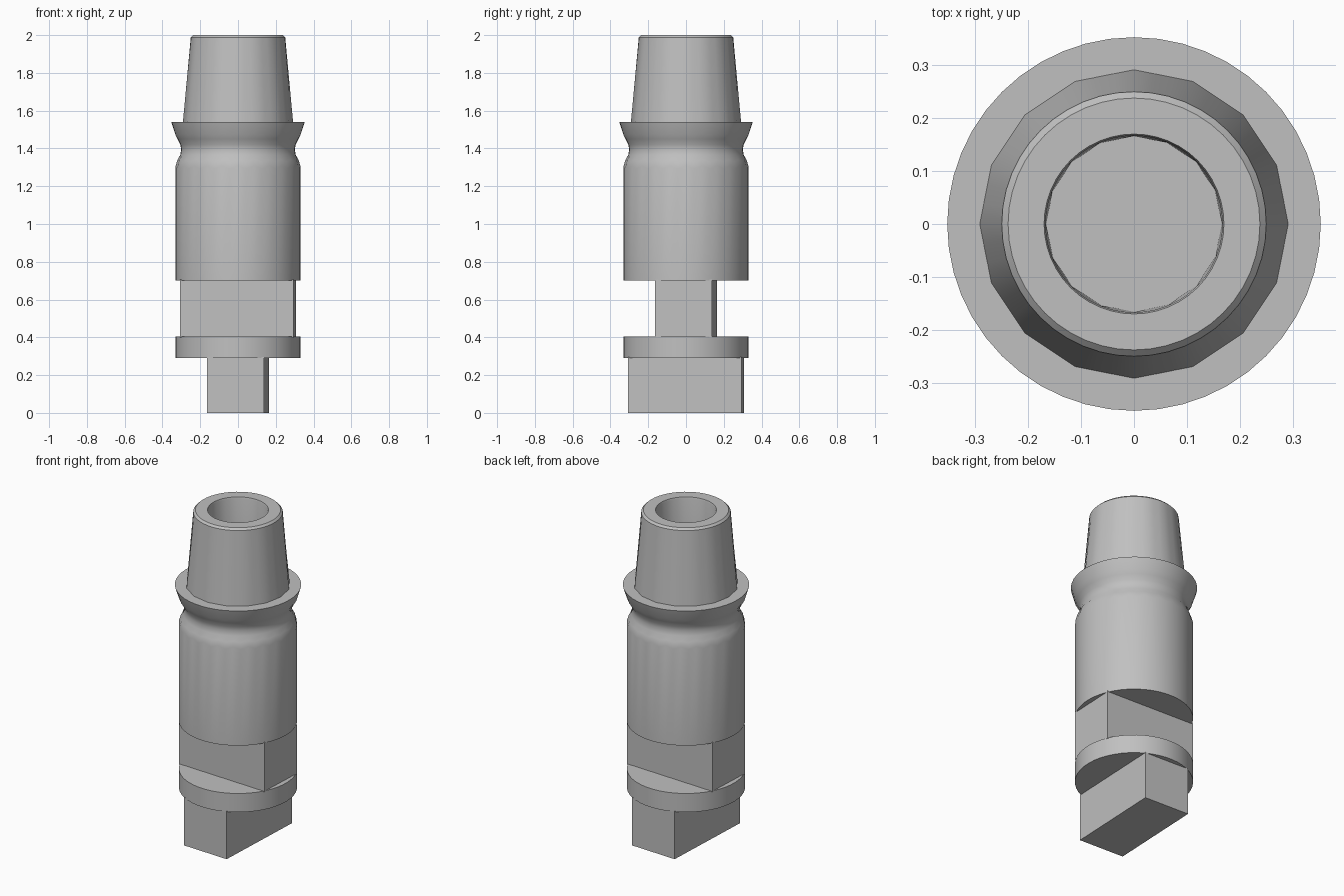
import bpy
import bmesh
from math import cos, sin, pi, radians

SEG = 48

cube = bpy.data.objects.get("Cube")
if cube:
    bpy.data.objects.remove(cube, do_unlink=True)

steel = bpy.data.materials.new("grey steel")
steel.use_nodes = True
GREY = (0.53, 0.53, 0.53, 1)
steel.diffuse_color = GREY
steel.node_tree.nodes["Principled BSDF"].inputs["Base Color"].default_value = GREY


def finish(name, bm, smooth=True):
    bmesh.ops.recalc_face_normals(bm, faces=bm.faces)
    mesh = bpy.data.meshes.new(name)
    bm.to_mesh(mesh)
    bm.free()
    mesh.materials.append(steel)
    obj = bpy.data.objects.new(name, mesh)
    bpy.context.collection.objects.link(obj)
    if smooth:
        bpy.ops.object.select_all(action="DESELECT")
        obj.select_set(True)
        bpy.context.view_layer.objects.active = obj
        bpy.ops.object.shade_smooth_by_angle(angle=radians(32))
    return obj


def polygon_factor(angle, sides):
    """Radius factor that turns a circle into a regular polygon."""
    step = 2 * pi / sides
    return cos(step / 2) / cos(angle % step - step / 2)


def turned(name, profile):
    """Lathe rings of (radius, z, polygon sides or 0, scallop height)."""
    bm = bmesh.new()
    rings = []
    for r, z, sides, wave in profile:
        ring = []
        for i in range(SEG):
            a = 2 * pi * i / SEG
            rad = r * polygon_factor(a, sides) if sides else r
            ring.append(bm.verts.new((rad * cos(a), rad * sin(a),
                                      z + wave * (-1) ** i)))
        rings.append(ring)
    for low, high in zip(rings, rings[1:]):
        for i in range(SEG):
            j = (i + 1) % SEG
            bm.faces.new((low[i], low[j], high[j], high[i]))
    bm.faces.new(rings[0][::-1])
    bm.faces.new(rings[-1])
    return finish(name, bm)


def flats(name, z0, z1, turn):
    """Rectangular block with wrench flats, slightly skewed about z."""
    bm = bmesh.new()
    bmesh.ops.create_cube(bm, size=1)
    for v in bm.verts:
        v.co = (v.co.x * 0.6, v.co.y * 0.3, z0 + (v.co.z + 0.5) * (z1 - z0))
    obj = finish(name, bm, smooth=False)
    obj.rotation_euler.z = radians(turn - 2.5)
    return obj


# Crossed wrench flats with the round collar between them
flats("lower_flats", 0, 0.295, 90)
turned("collar", [(0.33, 0.29, 0, 0), (0.33, 0.405, 0, 0)])
flats("upper_flats", 0.40, 0.705, 0)

# Main sleeve with the rounded groove and flared rim
turned("sleeve", [
    (0.33, 0.70, 0, 0), (0.33, 1.30, 0, 0.008), (0.321, 1.335, 0, 0.004),
    (0.306, 1.365, 0, 0), (0.301, 1.395, 0, 0), (0.305, 1.42, 0, 0),
    (0.32, 1.45, 0, 0), (0.333, 1.475, 0, 0.004), (0.353, 1.54, 0, 0)])

# Tapered neck, faceted at its foot, with a blind bore from the top
turned("tapered_neck", [
    (0.292, 1.535, 16, 0), (0.25, 1.988, 0, 0), (0.238, 2.0, 0, 0),
    (0.17, 2.0, 0, 0), (0.167, 1.99, 0, 0), (0.166, 1.56, 16, 0)])
